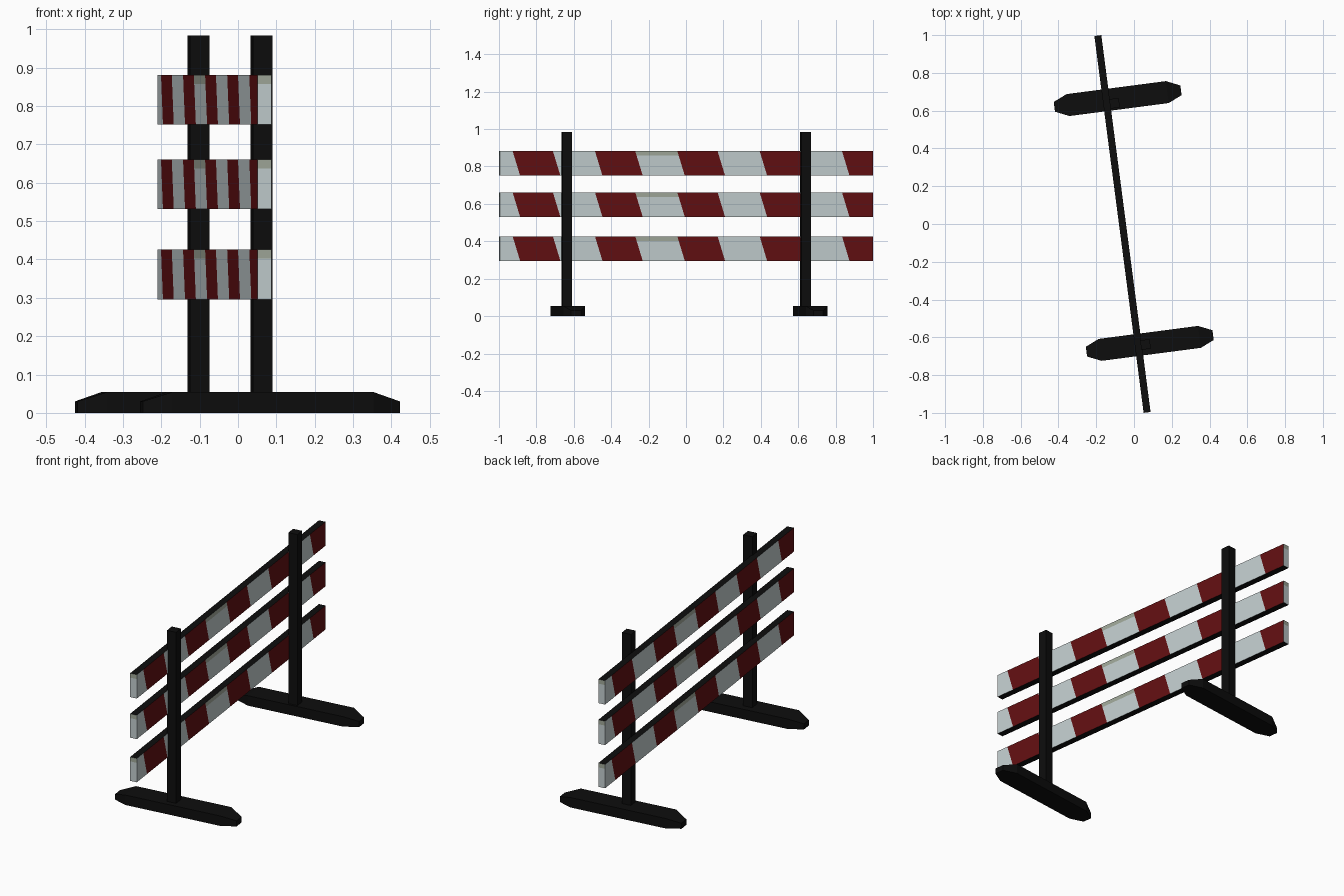
import bpy, bmesh, math
from mathutils import Matrix

if "Cube" in bpy.data.objects:
    bpy.data.objects.remove(bpy.data.objects["Cube"])

ANGLE = math.radians(7.45)          # whole barrier is turned slightly about z
LENGTH, THICK, BOARD_H = 2.012, 0.037, 0.13


def material(name, r, g, b):
    m = bpy.data.materials.new(name)
    m.diffuse_color = (r, g, b, 1)
    m.use_nodes = True
    m.node_tree.nodes["Principled BSDF"].inputs["Base Color"].default_value = m.diffuse_color
    return m


WHITE = material("white_paint", 0.54, 0.61, 0.62)
RED = material("red_paint", 0.122, 0.005, 0.006)
BLACK = material("black", 0.004, 0.004, 0.004)
GRIME = material("grimy_white", 0.35, 0.39, 0.32)


def make_object(name, bm, mats, location):
    bmesh.ops.recalc_face_normals(bm, faces=bm.faces)
    mesh = bpy.data.meshes.new(name)
    bm.to_mesh(mesh)
    bm.free()
    for m in mats:
        mesh.materials.append(m)
    ob = bpy.data.objects.new(name, mesh)
    ob.location = location
    ob.rotation_euler.z = ANGLE
    bpy.context.collection.objects.link(ob)
    return ob


def loft(bm, rings, closed_ends=True):
    """Skin rings of points; returns rows of side faces and the two end faces."""
    vs = [[bm.verts.new(p) for p in ring] for ring in rings]
    n = len(vs[0])
    rows = [[bm.faces.new((a[i], a[(i + 1) % n], b[(i + 1) % n], b[i]))
             for i in range(n)] for a, b in zip(vs, vs[1:])]
    ends = [bm.faces.new(vs[0]), bm.faces.new(vs[-1])]
    return rows, ends


# Striped boards: slanted stripes cut into both long sides, black top and bottom
def board_ring(z):
    half = LENGTH / 2
    slant = 0.04 * (1 - z / BOARD_H)
    bounds = [-half]
    for k in range(5):
        start = -0.937 + 0.444 * k + slant
        bounds += [start, start + 0.217]
    bounds[-1] = half               # last stripe runs off the end
    side = [(THICK / 2, y, z) for y in bounds]
    return side + [(-x, -y, z) for x, y, z in side]


def board(name, z):
    bm = bmesh.new()
    levels = (0, BOARD_H - 0.024, BOARD_H)
    rows, ends = loft(bm, [board_ring(h) for h in levels])
    n = len(rows[0]) // 2
    for r, row in enumerate(rows):
        for i, f in enumerate(row):
            seg = i % n
            if seg != n - 1 and seg % 2:
                f.material_index = 1
            elif r == 1 and seg in (4, n - 1):
                f.material_index = 3  # weathered top edge
    for f in ends:
        f.material_index = 2
    make_object(name, bm, (WHITE, RED, BLACK, GRIME), (-0.061, 0, z))


board("lower_board", 0.296)
board("middle_board", 0.531)
board("upper_board", 0.7515)


# Square posts on the +x side of the boards
def post(name, x, y, bottom=0.02, top=0.984, w=0.0505):
    bm = bmesh.new()
    bmesh.ops.create_cube(bm, size=1, matrix=Matrix.Diagonal((w, w, top - bottom, 1)))
    make_object(name, bm, (BLACK,), (x, y, (top + bottom) / 2))


# Flat feet with tapered, sloping ends
def foot(name, x, y):
    bm = bmesh.new()
    sections = [(-0.338, 0.026, 0.03), (-0.265, 0.0585, 0.054),
                (0.265, 0.0585, 0.054), (0.338, 0.026, 0.03)]
    loft(bm, [[(u, -w, 0), (u, w, 0), (u, w, h), (u, -w, h)] for u, w, h in sections])
    make_object(name, bm, (BLACK,), (x, y, 0))


post("back_post", -0.103, 0.639)
post("front_post", 0.061, -0.638)
foot("back_foot", -0.0865, 0.664)
foot("front_foot", 0.0835, -0.632)
